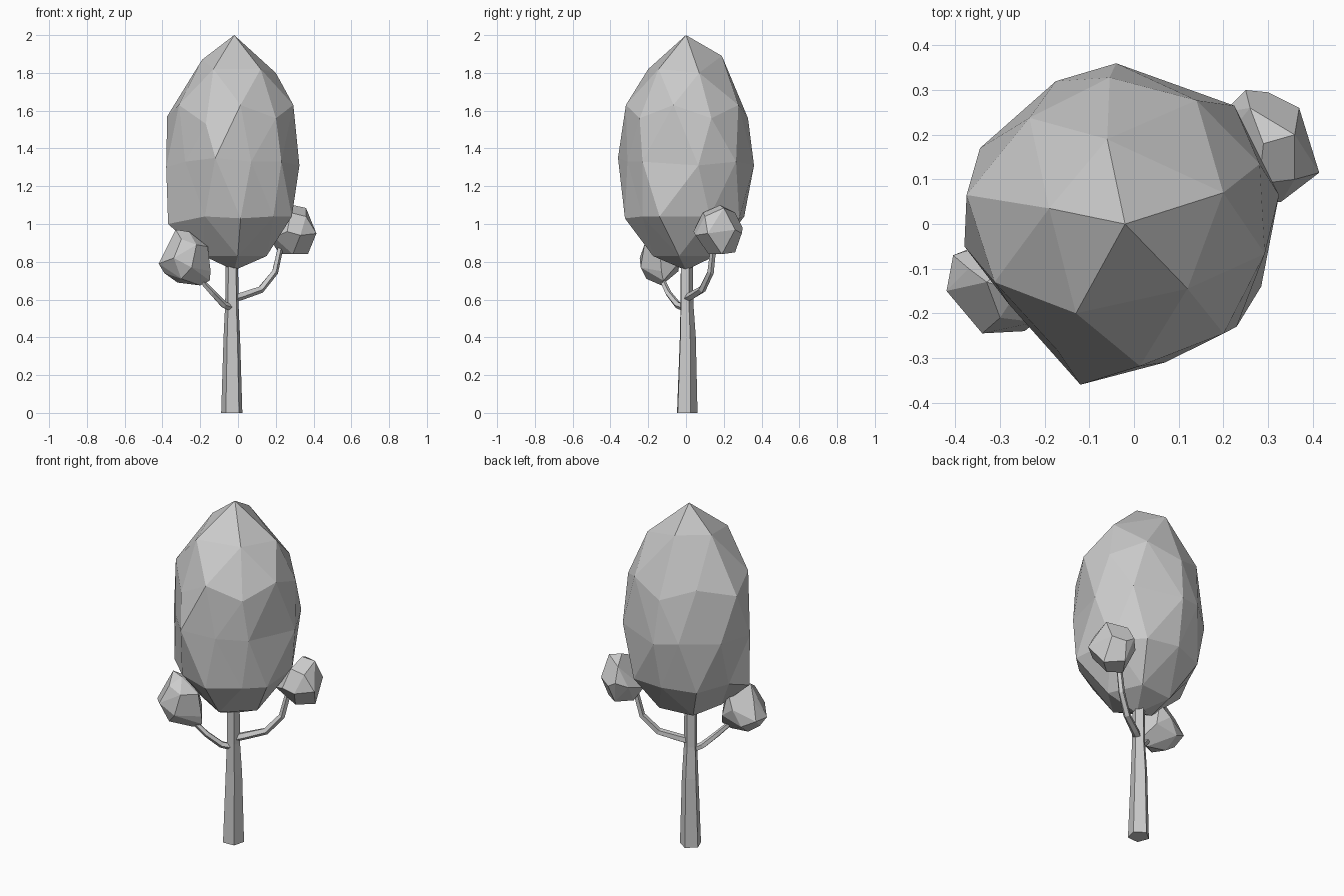
import bpy, bmesh, math
from mathutils import Vector

if "Cube" in bpy.data.objects:
    bpy.data.objects.remove(bpy.data.objects["Cube"])


def finish(bm, name):
    bmesh.ops.recalc_face_normals(bm, faces=bm.faces[:])
    me = bpy.data.meshes.new(name)
    bm.to_mesh(me)
    bm.free()
    ob = bpy.data.objects.new(name, me)
    bpy.context.collection.objects.link(ob)
    return ob


def tube(name, path, sides, rot=0.0, level=False):
    """Faceted tube through (x, y, z, radius) points."""
    bm = bmesh.new()
    pts = [Vector(p[:3]) for p in path]
    rings = []
    for i, p in enumerate(pts):
        d = pts[min(i + 1, len(pts) - 1)] - pts[max(i - 1, 0)]
        d = Vector((0, 0, 1)) if level else d.normalized()
        u = Vector((0, 1, 0)).cross(d).normalized()
        v = d.cross(u)
        ring = []
        for k in range(sides):
            a = math.radians(rot) + math.tau * k / sides
            ring.append(bm.verts.new(p + (u * math.cos(a) + v * math.sin(a)) * path[i][3]))
        rings.append(ring)
    for a, b in zip(rings, rings[1:]):
        for k in range(sides):
            n = (k + 1) % sides
            bm.faces.new((a[k], a[n], b[n], b[k]))
    bm.faces.new(rings[0][::-1])
    bm.faces.new(rings[-1])
    return finish(bm, name)


def clump(name, points):
    """Faceted leaf clump: convex hull of a few corners, near-flat faces merged."""
    bm = bmesh.new()
    for p in points:
        bm.verts.new(p)
    bmesh.ops.convex_hull(bm, input=bm.verts[:])
    loose = [v for v in bm.verts if not v.link_faces]
    bmesh.ops.delete(bm, geom=loose, context='VERTS')
    bmesh.ops.dissolve_limit(bm, angle_limit=math.radians(10),
                             verts=bm.verts[:], edges=bm.edges[:])
    return finish(bm, name)


# Main crown: icosphere rings remapped to a tall egg profile
profile = [(1, 0, 2.0), (.851, .2, 1.84), (.526, .32, 1.63), (.447, .33, 1.56),
           (0, .35, 1.33), (-.447, .325, 1.03), (-.526, .31, 1.04),
           (-.851, .175, .83), (-1, 0, .755)]
bm = bmesh.new()
bmesh.ops.create_icosphere(bm, subdivisions=2, radius=1)
for v in bm.verts:
    _, r, z = min(profile, key=lambda q: abs(q[0] - v.co.z))
    a = math.atan2(v.co.y, v.co.x) + math.radians(24)
    v.co = (-0.02 + r * math.cos(a), r * math.sin(a), z)
# Irregular corners of the crown
corners = [(-.06, .19, 1.89), (.2, .07, 1.8), (.12, -.145, 1.82), (-.13, -.2, 1.82),
           (-.19, .035, 1.87), (-.17, -.285, 1.53), (-.12, -.36, 1.35),
           (.23, -.23, 1.33), (.325, .065, 1.31), (.225, .265, 1.33),
           (-.04, .36, 1.31), (-.175, .32, 1.33), (-.375, .065, 1.57),
           (-.38, -.05, 1.3), (-.28, -.18, 1.33), (.07, -.31, 1.33),
           (-.37, -.06, 1.0), (.285, -.14, 1.04), (-.345, .17, 1.32)]
free = list(bm.verts)
for c in corners:
    c = Vector(c)
    v = min(free, key=lambda q: (q.co - c).length)
    v.co = c
    free.remove(v)
finish(bm, "main_crown")

# Trunk
tube("trunk", [(-.032, .002, 0, .059), (-.032, .006, .4, .046),
               (-.032, .002, .58, .037), (-.032, .002, .9, .034)], 5, 21, True)

# Branches
tube("right_branch", [(-.03, .0, .605, .022), (.02, .03, .62, .022),
                      (.12, .085, .653, .02), (.195, .13, .745, .018),
                      (.225, .145, .88, .016)], 5)
tube("left_branch", [(-.035, -.005, .555, .02), (-.075, -.045, .572, .019),
                     (-.135, -.095, .635, .017), (-.185, -.12, .69, .015),
                     (-.24, -.135, .76, .014)], 5)

# Small leaf clumps
clump("right_clump", [(.29, .18, 1.1), (.36, .2, 1.085), (.415, .115, .95),
                      (.37, .26, .97), (.25, .3, .98), (.3, .295, .95),
                      (.33, .05, .94), (.26, .04, .96), (.28, .09, 1.06),
                      (.37, .19, .84), (.22, .17, .84), (.29, .12, .84),
                      (.28, .26, .85), (.17, .15, .92), (.2, .25, .95),
                      (.19, .08, .93), (.36, .1, 1.04), (.26, .26, 1.06)])
clump("left_clump", [(-.33, -.13, .97), (-.26, -.15, .96), (-.3, -.21, .92),
                     (-.16, -.14, .88), (-.145, -.13, .75), (-.15, -.12, .7),
                     (-.2, -.13, .675), (-.32, -.12, .69), (-.39, -.13, .74),
                     (-.42, -.15, .79), (-.37, -.1, .89), (-.405, -.07, .79),
                     (-.34, -.245, .82), (-.245, -.24, .77), (-.22, -.22, .89),
                     (-.3, -.21, .71), (-.28, -.03, .84), (-.2, -.05, .78),
                     (-.33, -.04, .75), (-.23, -.06, .92)])
